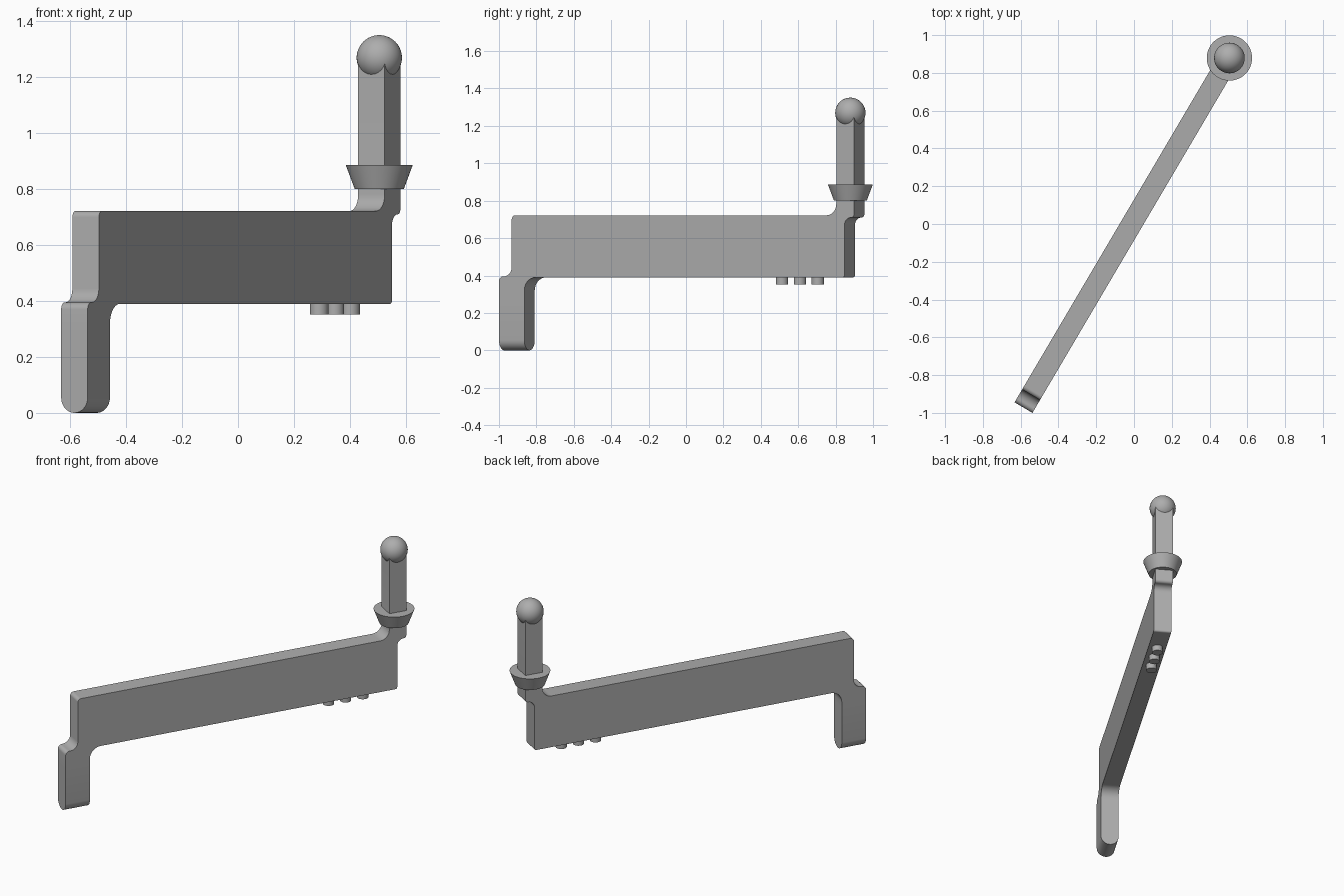
import bpy, bmesh, math
from mathutils import Matrix, Vector

cube = bpy.data.objects.get("Cube")
if cube:
    bpy.data.objects.remove(cube, do_unlink=True)

grey = bpy.data.materials.new("mid grey")
grey.use_nodes = True
grey.diffuse_color = (0.42, 0.42, 0.42, 1)
grey.node_tree.nodes["Principled BSDF"].inputs["Base Color"].default_value = (0.42, 0.42, 0.42, 1)

# Local frame: x runs along the arm from the leg end, y is the thickness
FRAME = Matrix.Translation((-0.585, -0.972, 0)) @ Matrix.Rotation(math.radians(59.5), 4, "Z")
HALF = 0.055
PEG = 2.148


def add_part(name, bm, sharp=30):
    bmesh.ops.recalc_face_normals(bm, faces=bm.faces)
    mesh = bpy.data.meshes.new(name)
    bm.transform(FRAME)
    bm.to_mesh(mesh)
    bm.free()
    mesh.materials.append(grey)
    obj = bpy.data.objects.new(name, mesh)
    bpy.context.collection.objects.link(obj)
    bpy.ops.object.select_all(action="DESELECT")
    obj.select_set(True)
    bpy.context.view_layer.objects.active = obj
    bpy.ops.object.shade_smooth_by_angle(angle=math.radians(sharp))
    return obj


def rounded(corners, steps=7):
    """Outline with an arc of the given radius at each right-angled corner."""
    out = []
    for i, (x, z, r) in enumerate(corners):
        p = Vector((x, z))
        if r == 0:
            out.append(p)
            continue
        a = (Vector(corners[i - 1][:2]) - p).normalized()
        b = (Vector(corners[(i + 1) % len(corners)][:2]) - p).normalized()
        for k in range(steps + 1):
            t = math.pi / 2 * k / steps
            out.append(p + r * (a * (1 - math.sin(t)) + b * (1 - math.cos(t))))
    return out


def extrude(name, points, offset):
    bm = bmesh.new()
    face = bm.faces.new([bm.verts.new(p) for p in points])
    res = bmesh.ops.extrude_face_region(bm, geom=[face])
    verts = [v for v in res["geom"] if isinstance(v, bmesh.types.BMVert)]
    bmesh.ops.translate(bm, verts=verts, vec=offset)
    return add_part(name, bm)


def cone(name, x, z0, z1, r0, r1, segments):
    bm = bmesh.new()
    bmesh.ops.create_cone(bm, cap_ends=True, segments=segments, radius1=r0, radius2=r1,
                          depth=z1 - z0, matrix=Matrix.Translation((x, 0, (z0 + z1) / 2)))
    return add_part(name, bm)


# Arm: upper leg, long bar and square peg in one outline
arm = rounded([
    (0, 0.285, 0), (0.157, 0.285, 0), (0.157, 0.39, 0.07),
    (2.144, 0.39, 0.012), (2.144, 0.71, 0.04), (2.203, 0.71, 0.019),
    (2.203, 1.26, 0), (2.093, 1.26, 0), (2.093, 0.722, 0.06),
    (0.079, 0.722, 0.022), (0.079, 0.395, 0.05), (0, 0.395, 0.025)])
extrude("arm", [(p.x, -HALF, p.y) for p in arm], (0, 2 * HALF, 0))

# Lower leg with a round bottom
tip = [(0, HALF, 0.285), (0, -HALF, 0.285)]
for k in range(17):
    t = math.pi * k / 16
    tip.append((0, -HALF * math.cos(t), HALF - HALF * math.sin(t)))
extrude("lower_leg", tip, (0.157, 0, 0))

# Flared collar and ball on the peg
cone("collar", PEG, 0.80, 0.887, 0.0875, 0.12, 48)
ball = bmesh.new()
bmesh.ops.create_uvsphere(ball, u_segments=48, v_segments=24, radius=0.081,
                          matrix=Matrix.Translation((PEG, 0, 1.27)))
add_part("ball", ball)

# Three short pins under the bar
for i in range(3):
    cone(f"pin_{i + 1}", 1.724 + 0.111 * i, 0.352, 0.40, 0.033, 0.033, 32)
